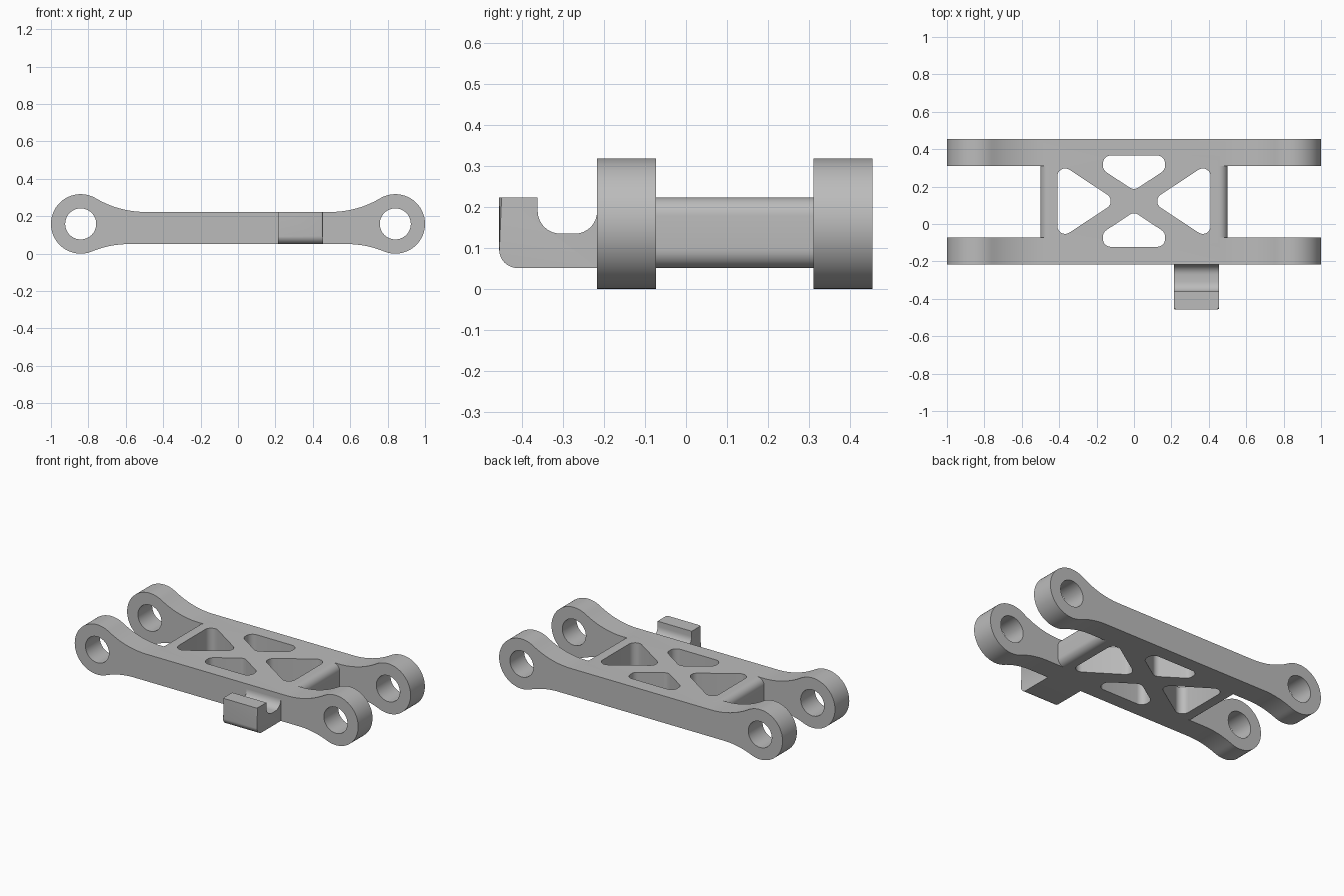
import bpy, bmesh, math
from mathutils import Vector

default = bpy.data.objects.get("Cube")
if default:
    bpy.data.objects.remove(default, do_unlink=True)

grey = bpy.data.materials.new("plain grey")
grey.use_nodes = True
grey.diffuse_color = (0.5, 0.5, 0.5, 1)
grey.node_tree.nodes["Principled BSDF"].inputs["Base Color"].default_value = (0.5, 0.5, 0.5, 1)

# Shared dimensions
LOW, HIGH = 0.051, 0.223            # bottom and top of the flat frame
FRONT, BACK = (-0.217, -0.073), (0.311, 0.455)   # rail extents along y
MID_Y = 0.122
EYE = Vector((0.841, 0.159))        # eye centre in x, z
EYE_R, BORE_R, NECK_R = 0.159, 0.083, 0.518


def arc(c, r, a0, a1, n):
    return [Vector((c[0] + r * math.cos(a0 + (a1 - a0) * i / n),
                    c[1] + r * math.sin(a0 + (a1 - a0) * i / n))) for i in range(n + 1)]


def rounded(corners, n=8):
    """Outline from (u, v, radius) corners, with an arc at each one."""
    out = []
    for i, (u, v, r) in enumerate(corners):
        p = Vector((u, v))
        if r == 0:
            out.append(p)
            continue
        a = (Vector(corners[i - 1][:2]) - p).normalized()
        b = (Vector(corners[(i + 1) % len(corners)][:2]) - p).normalized()
        half = a.angle(b) / 2
        c = p + (a + b).normalized() * r / math.sin(half)
        start = p + a * r / math.tan(half) - c
        end = p + b * r / math.tan(half) - c
        a0 = math.atan2(start.y, start.x)
        turn = math.atan2(start.x * end.y - start.y * end.x, start.dot(end))
        out += arc(c, r, a0, a0 + turn, n)
    return out


def prism(name, outline, axis, lo, hi):
    """Extrude an outline along the named axis."""
    place = {"x": lambda u, v, w: (w, u, v),
             "y": lambda u, v, w: (u, w, v),
             "z": lambda u, v, w: (u, v, w)}[axis]
    bm = bmesh.new()
    ends = [[bm.verts.new(place(p.x, p.y, w)) for p in outline] for w in (lo, hi)]
    for ring in ends:
        bm.faces.new(ring)
    n = len(outline)
    for i in range(n):
        j = (i + 1) % n
        bm.faces.new((ends[0][i], ends[0][j], ends[1][j], ends[1][i]))
    bmesh.ops.recalc_face_normals(bm, faces=bm.faces)
    mesh = bpy.data.meshes.new(name)
    bm.to_mesh(mesh)
    bm.free()
    mesh.materials.append(grey)
    ob = bpy.data.objects.new(name, mesh)
    bpy.context.collection.objects.link(ob)
    return ob


def activate(ob):
    bpy.ops.object.select_all(action='DESELECT')
    ob.select_set(True)
    bpy.context.view_layer.objects.active = ob


def combine(target, tool, operation):
    mod = target.modifiers.new(operation.lower(), 'BOOLEAN')
    mod.operation, mod.solver, mod.object = operation, 'EXACT', tool
    activate(target)
    bpy.ops.object.modifier_apply(modifier=mod.name)
    bpy.data.objects.remove(tool, do_unlink=True)


def smooth(ob):
    activate(ob)
    bpy.ops.object.shade_smooth_by_angle(angle=math.radians(35))


# Rail outline: a round eye flowing into a flat bar through tangent neck arcs
def neck_centre(z, side):
    cz = z + side * NECK_R
    dx = math.sqrt((NECK_R + EYE_R) ** 2 - (cz - EYE.y) ** 2)
    return Vector((EYE.x - dx, cz))


def heading(a, b):
    return math.atan2(b.y - a.y, b.x - a.x)


below, above = neck_centre(LOW, -1), neck_centre(HIGH, 1)
half = arc(below, NECK_R, math.pi / 2, heading(below, EYE), 14)
half += arc(EYE, EYE_R, heading(EYE, below), heading(EYE, above), 48)[1:]
half += arc(above, NECK_R, heading(above, EYE), -math.pi / 2, 14)[1:]
rail_outline = half + [Vector((-p.x, p.y)) for p in reversed(half)]

# Frame: round-ended web joined with the two rails
web = [(-0.5, LOW, 0.045), (0.5, LOW, 0.045), (0.5, HIGH, 0.045), (-0.5, HIGH, 0.045)]
frame = prism("link_frame", rounded(web), "y", FRONT[1] - 0.04, BACK[0] + 0.04)
for span in (FRONT, BACK):
    combine(frame, prism("rail", rail_outline, "y", *span), 'UNION')

# Bores through the eyes, and the window cut-outs between crossed struts
R = 0.042
for s in (-1, 1):
    bore = arc((s * EYE.x, EYE.y), BORE_R, 0, 2 * math.pi, 48)[:-1]
    combine(frame, prism("eye_bore", bore, "y", -0.6, 0.6), 'DIFFERENCE')
    side_window = [(s * 0.09, MID_Y, R), (s * 0.41, MID_Y + 0.211, R), (s * 0.41, MID_Y - 0.211, R)]
    end_window = [(0, MID_Y + s * 0.057, R), (0.166, MID_Y + s * 0.167, R),
                  (0.166, MID_Y + s * 0.244, R), (-0.166, MID_Y + s * 0.244, R),
                  (-0.166, MID_Y + s * 0.167, R)]
    for shape in (side_window, end_window):
        combine(frame, prism("window", rounded(shape), "z", -0.1, 0.5), 'DIFFERENCE')
smooth(frame)

# Hook on the front rail: floor, round-bottomed slot and upright lip
hook_outline = rounded([(-0.456, LOW, 0.045), (FRONT[0], LOW, 0), (FRONT[0], 0.19, 0),
                        (FRONT[0], 0.135, 0.054), (-0.362, 0.135, 0.055),
                        (-0.362, HIGH, 0), (-0.456, HIGH, 0)])
hook = prism("front_hook", hook_outline, "x", 0.213, 0.454)

# Soften the lip's upright outer corners
bm = bmesh.new()
bm.from_mesh(hook.data)
corners = [e for e in bm.edges
           if all(v.co.y < -0.45 for v in e.verts)
           and abs(e.verts[0].co.z - e.verts[1].co.z) > 0.1]
bmesh.ops.bevel(bm, geom=corners, offset=0.012, segments=3, profile=0.5, affect='EDGES')
bm.to_mesh(hook.data)
bm.free()
smooth(hook)
